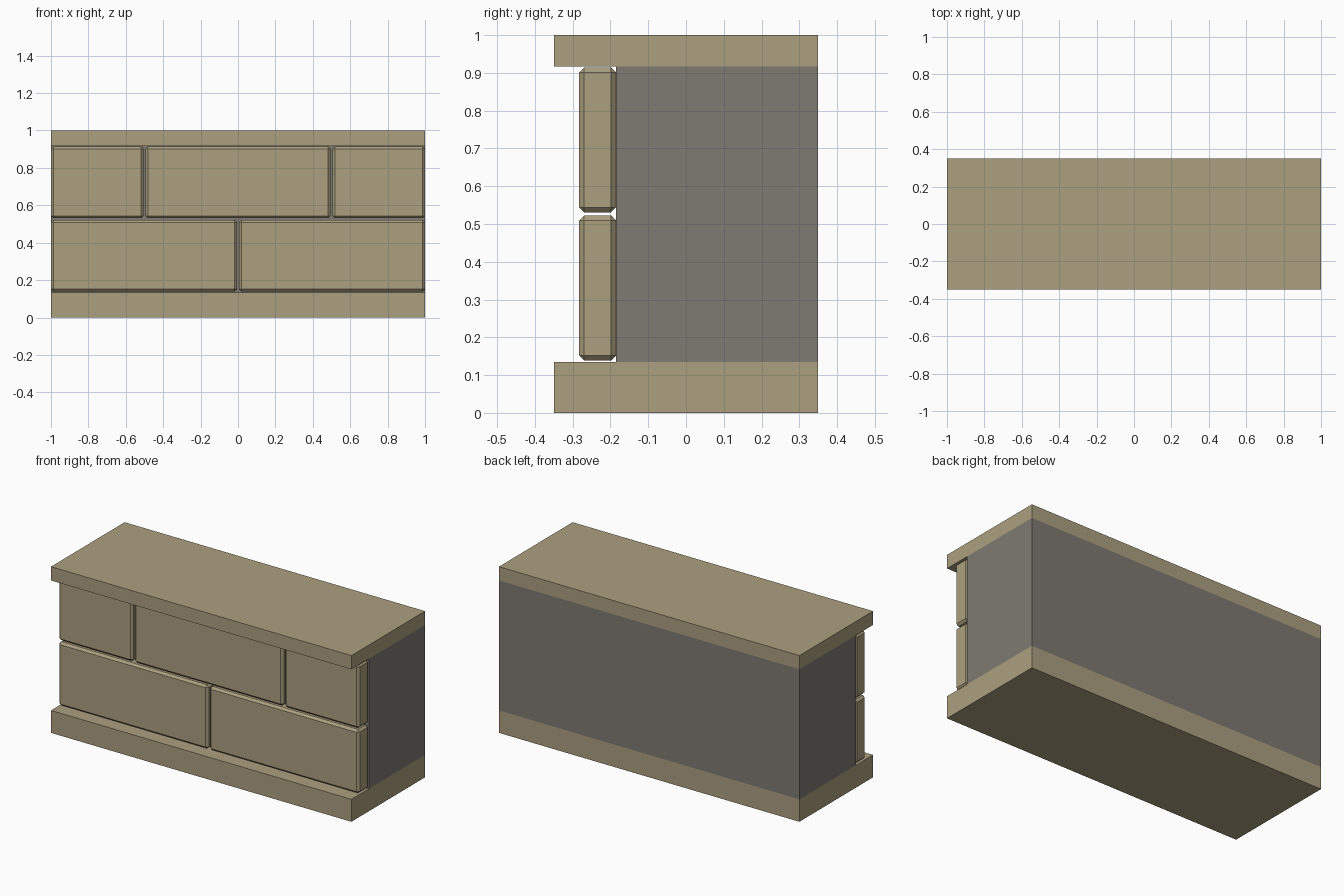
import bpy

if "Cube" in bpy.data.objects:
    bpy.data.objects.remove(bpy.data.objects["Cube"])


def material(name, color):
    m = bpy.data.materials.new(name)
    m.diffuse_color = (*color, 1)
    m.use_nodes = True
    m.node_tree.nodes["Principled BSDF"].inputs["Base Color"].default_value = m.diffuse_color
    return m


stone = material("sandstone", (0.41, 0.35, 0.215))
mortar = material("mortar", (0.21, 0.195, 0.17))


def block(name, lo, hi, mat, bevel=0):
    size = [b - a for a, b in zip(lo, hi)]
    center = [(a + b) / 2 for a, b in zip(lo, hi)]
    bpy.ops.mesh.primitive_cube_add(size=1, location=center)
    ob = bpy.context.object
    ob.name = name
    ob.scale = size
    bpy.ops.object.transform_apply(location=False, rotation=False, scale=True)
    ob.data.materials.append(mat)
    if bevel:
        mod = ob.modifiers.new("chamfer", "BEVEL")
        mod.width = bevel
        mod.segments = 1
    return ob


# Base slab, coping slab and the plain wall core between them
block("base_slab", (-1, -0.35, 0), (1, 0.35, 0.135), stone)
block("coping_slab", (-1, -0.35, 0.917), (1, 0.35, 1), stone)
block("wall_core", (-1, -0.185, 0.135), (1, 0.35, 0.917), mortar)

# Two staggered courses of chamfered facing stones
gap = 0.005
courses = [
    ("lower", 0.139, 0.522, (-1, 0, 1)),
    ("upper", 0.531, 0.914, (-1, -0.5, 0.5, 1)),
]
for course, z0, z1, joints in courses:
    for i, (a, b) in enumerate(zip(joints, joints[1:])):
        x0 = a if a == -1 else a + gap
        x1 = b if b == 1 else b - gap
        block(f"{course}_stone_{i + 1}", (x0, -0.283, z0), (x1, -0.185, z1), stone, 0.013)
